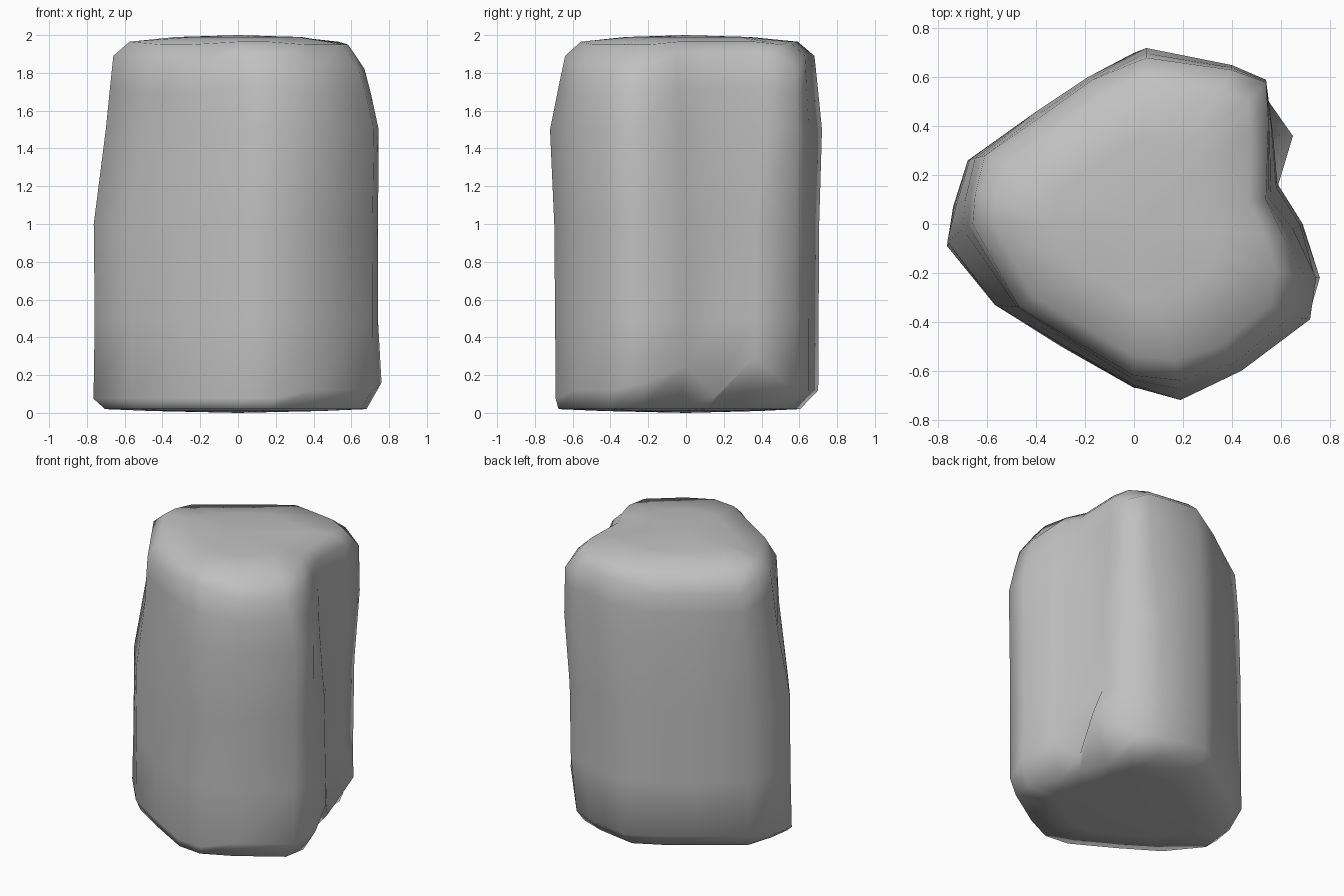
import bpy
import bmesh
from mathutils import Vector

cube = bpy.data.objects.get("Cube")
if cube:
    bpy.data.objects.remove(cube, do_unlink=True)

# Stone material
stone = bpy.data.materials.new("stone grey")
stone.use_nodes = True
grey = (0.53, 0.53, 0.53, 1)
stone.diffuse_color = grey
stone.node_tree.nodes["Principled BSDF"].inputs["Base Color"].default_value = grey

# Irregular outlines at the foot, shoulder and crown, matched point by point
foot = [
    (-.765, -.09), (-.57, -.33), (-.3, -.5), (0, -.67), (.19, -.69), (.4, -.59),
    (.71, -.39), (.74, -.22), (.69, 0), (.59, .16), (.57, .36), (.49, .58),
    (.3, .65), (0, .7), (-.19, .6), (-.4, .46), (-.68, .26), (-.74, .07)]
shoulder = [
    (-.7, -.02), (-.49, -.34), (-.3, -.46), (0, -.66), (.19, -.72), (.44, -.6),
    (.72, -.39), (.745, -.22), (.65, -.02), (.56, .12), (.56, .42), (.54, .59),
    (.4, .65), (.05, .72), (-.19, .6), (-.4, .46), (-.65, .27), (-.69, .1)]
crown = [
    (-.66, 0), (-.47, -.34), (-.29, -.45), (0, -.62), (.19, -.64), (.41, -.57),
    (.64, -.38), (.67, -.22), (.61, -.05), (.54, .1), (.55, .42), (.54, .58),
    (.4, .63), (.05, .68), (-.17, .59), (-.38, .44), (-.61, .28), (-.65, .12)]

# Levels: height, lower outline, upper outline, blend, scale, shift to the back
levels = [
    (.01, foot, foot, 0, .6, -.03), (.02, foot, foot, 0, .92, -.04),
    (.12, foot, foot, 0, 1, 0), (.5, foot, shoulder, .1, 1, 0),
    (1, foot, shoulder, .25, 1, 0), (1.5, foot, shoulder, 1, 1, 0),
    (1.72, shoulder, crown, .55, 1, 0), (1.89, crown, crown, 0, 1, 0),
    (1.965, crown, crown, 0, .87, 0), (1.99, crown, crown, 0, .5, 0)]


def add_ring(bm, height, lower, upper, blend, scale, shift):
    ring = []
    for low, high in zip(lower, upper):
        flat = Vector(low).lerp(Vector(high), blend) * scale
        ring.append(bm.verts.new((flat.x, flat.y + shift, height)))
    return ring


def add_cap(bm, ring, height):
    tip = bm.verts.new((0, 0, height))
    for a, b in zip(ring, ring[1:] + ring[:1]):
        bm.faces.new((a, b, tip))


# Rock body, lofted through the levels
bm = bmesh.new()
rings = [add_ring(bm, *level) for level in levels]
for lower, upper in zip(rings, rings[1:]):
    for i in range(len(lower)):
        j = (i + 1) % len(lower)
        bm.faces.new((lower[i], lower[j], upper[j], upper[i]))
add_cap(bm, rings[0], 0)
add_cap(bm, rings[-1], 2)

# Worn foot: bumps and undercuts along the right-hand side
for i, out, up in ((7, .02, .04), (8, 0, .13), (9, 0, -.03), (10, .08, .17), (11, -.04, 0)):
    rings[2][i].co += Vector((out, 0, up))
for i in (8, 10):
    rings[1][i].co.x -= .06

# Squarer foot along the front left
for i in (0, 1, 2, 3, 4, 17):
    rings[2][i].co.z -= .045

# Swollen left flank
for i in (0, 1):
    rings[4][i].co.x -= .015

# Lower, softer crown edge at the corners
for i in (1, 2, 5, 6, 7, 11, 14, 15, 16):
    rings[-4][i].co.z -= .03
    rings[-3][i].co.z -= .07
    rings[-2][i].co.z -= .015

bmesh.ops.recalc_face_normals(bm, faces=bm.faces)
for face in bm.faces:
    face.smooth = True

mesh = bpy.data.meshes.new("rock")
bm.to_mesh(mesh)
bm.free()
mesh.materials.append(stone)
rock = bpy.data.objects.new("rock", mesh)
bpy.context.collection.objects.link(rock)
